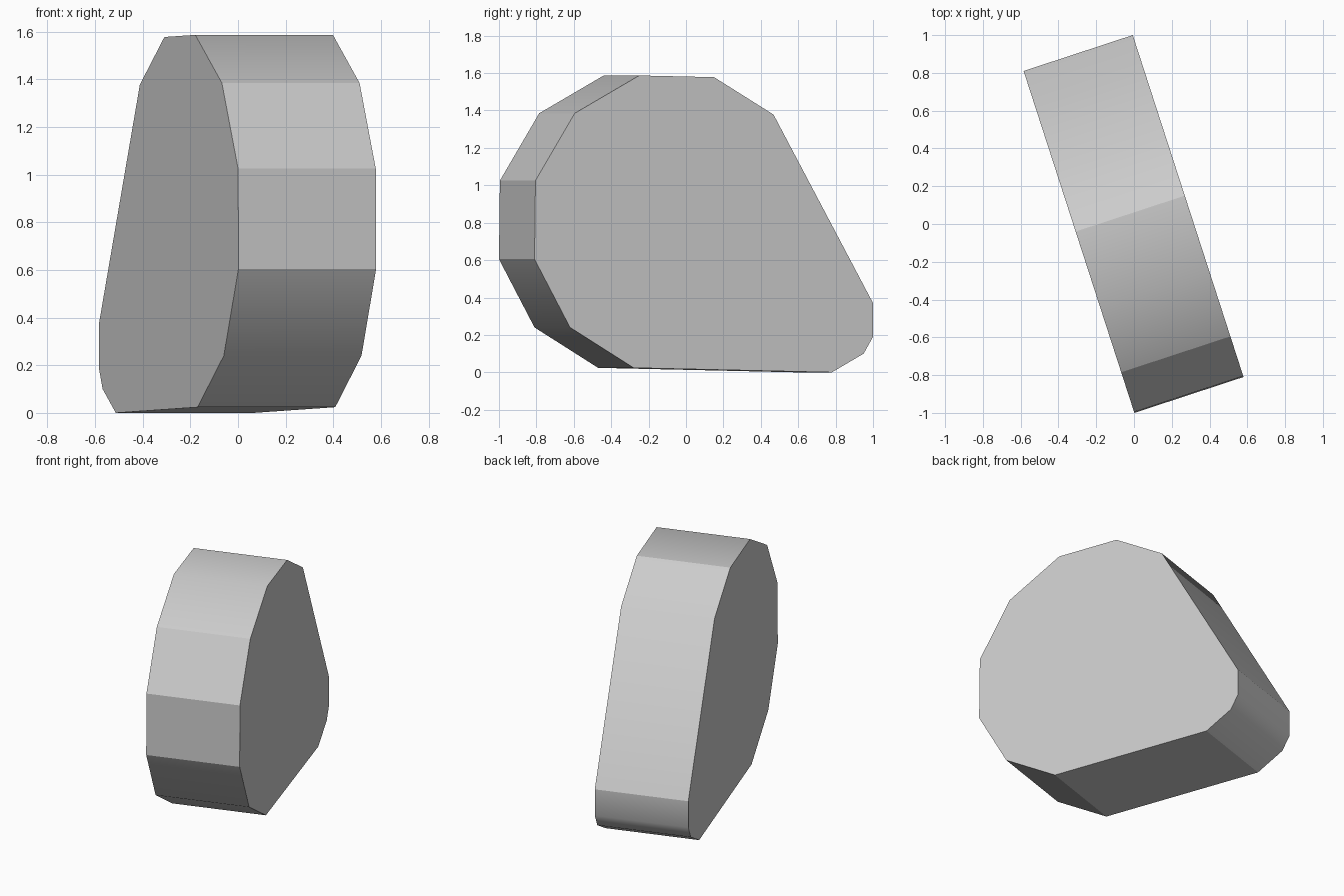
import bpy, bmesh
from mathutils import Vector

cube = bpy.data.objects.get("Cube")
if cube:
    bpy.data.objects.remove(cube, do_unlink=True)

# Matte grey material
grey = bpy.data.materials.new("plain grey")
grey.use_nodes = True
colour = (0.6, 0.6, 0.6, 1)
grey.diffuse_color = colour
grey.node_tree.nodes["Principled BSDF"].inputs["Base Color"].default_value = colour

# Rounded triangular outline: y, z, and whether the rim edge is soft there
outline = [
    (-0.81, 0.605, False), (-0.805, 1.025, False), (-0.595, 1.385, False),
    (-0.25, 1.587, True), (0.15, 1.578, False), (0.468, 1.378, True),
    (1.0, 0.37, False), (1.0, 0.19, True), (0.95, 0.1, True),
    (0.78, 0.0, False), (-0.28, 0.024, False), (-0.62, 0.24, True),
]
SLANT = -0.324                       # sideways drift of the turned slab
THICKNESS = Vector((-0.578, -0.19, 0))

# Slab: left cap, right cap and the rim between them
bm = bmesh.new()
left = [bm.verts.new((0.58 + SLANT * (y + 0.81), y, z)) for y, z, _ in outline]
right = [bm.verts.new(v.co + THICKNESS) for v in left]
bm.faces.new(left)
bm.faces.new(right[::-1])
for i in range(len(left)):
    j = (i + 1) % len(left)
    bm.faces.new((left[j], left[i], right[i], right[j]))
bmesh.ops.recalc_face_normals(bm, faces=bm.faces)

# Soft rim corners, crisp everywhere else
for face in bm.faces:
    face.smooth = True
for edge in bm.edges:
    edge.smooth = False
for a, b, (_, _, soft) in zip(left, right, outline):
    bm.edges.get((a, b)).smooth = soft

mesh = bpy.data.meshes.new("rounded_slab")
bm.to_mesh(mesh)
bm.free()
mesh.materials.append(grey)
slab = bpy.data.objects.new("rounded_slab", mesh)
bpy.context.collection.objects.link(slab)
